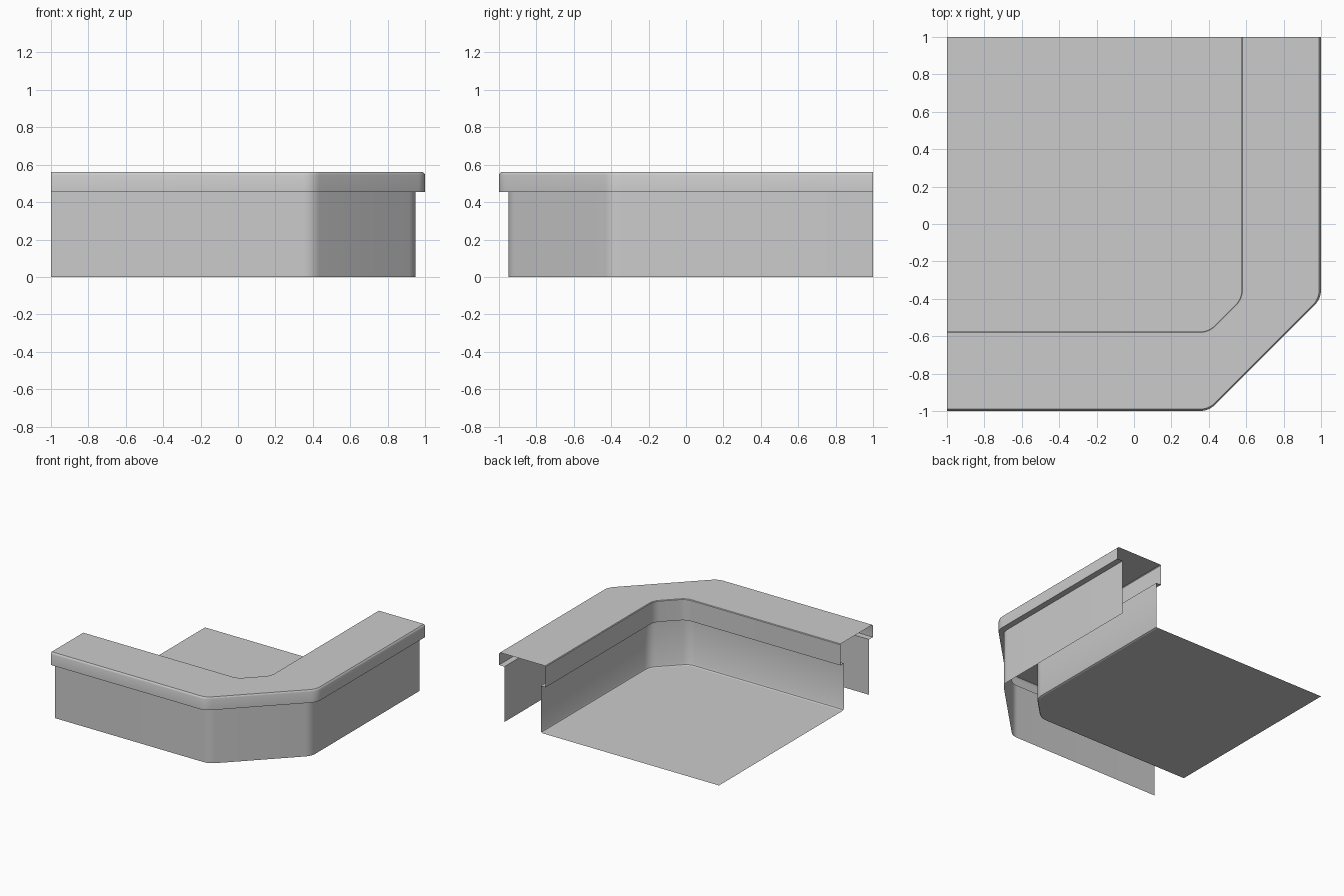
import bpy
from mathutils import Vector

if "Cube" in bpy.data.objects:
    bpy.data.objects.remove(bpy.data.objects["Cube"])

CORNER = 0.4   # where the straight runs turn into the diagonal
ROUND = 0.05   # tangent length of the rounded turns


def run(d):
    """Plan path at distance d from the centre: straight, diagonal, straight."""
    pts = [Vector((-1, -d)), Vector((CORNER, -d)), Vector((d, -CORNER)), Vector((d, 1))]
    out = [pts[0]]
    for a, b, c in zip(pts, pts[1:], pts[2:]):
        p = b + (a - b).normalized() * ROUND
        q = b + (c - b).normalized() * ROUND
        for i in range(7):
            t = i / 6
            out.append(p * (1 - t) ** 2 + b * 2 * t * (1 - t) + q * t * t)
    return out + [pts[3]]


def make(name, verts, faces):
    mesh = bpy.data.meshes.new(name)
    mesh.from_pydata(verts, [], faces)
    obj = bpy.data.objects.new(name, mesh)
    bpy.context.collection.objects.link(obj)
    bpy.ops.object.select_all(action='DESELECT')
    obj.select_set(True)
    bpy.context.view_layer.objects.active = obj
    bpy.ops.object.shade_smooth_by_angle(angle=0.6)
    return obj


def sweep(name, profile):
    """Sweep a (distance, height) profile along the cornered path."""
    verts, faces = [], []
    for d, z in profile:
        verts += [(p.x, p.y, z) for p in run(d)]
    n = len(verts) // len(profile)
    for j in range(len(profile) - 1):
        for i in range(n - 1):
            k = j * n + i
            faces.append((k, k + 1, k + n + 1, k + n))
    return make(name, verts, faces)


# Outer wall skin
sweep("outer_wall", [(0.95, 0), (0.95, 0.455)])

# Overhanging coping with under-lips and a softened outer top edge
sweep("coping", [(0.95, 0.455), (1, 0.455), (1, 0.545), (0.997, 0.553),
                 (0.99, 0.56), (0.58, 0.56), (0.575, 0.555),
                 (0.575, 0.385), (0.62, 0.385)])

# Inner wall with a small cove down to the floor
sweep("inner_wall", [(0.62, 0.385), (0.62, 0.015), (0.615, 0.005), (0.605, 0)])

# Floor panel inside the inner wall
edge = [(p.x, p.y, 0) for p in run(0.605)] + [(-1, 1, 0)]
make("floor", edge, [tuple(range(len(edge)))])
